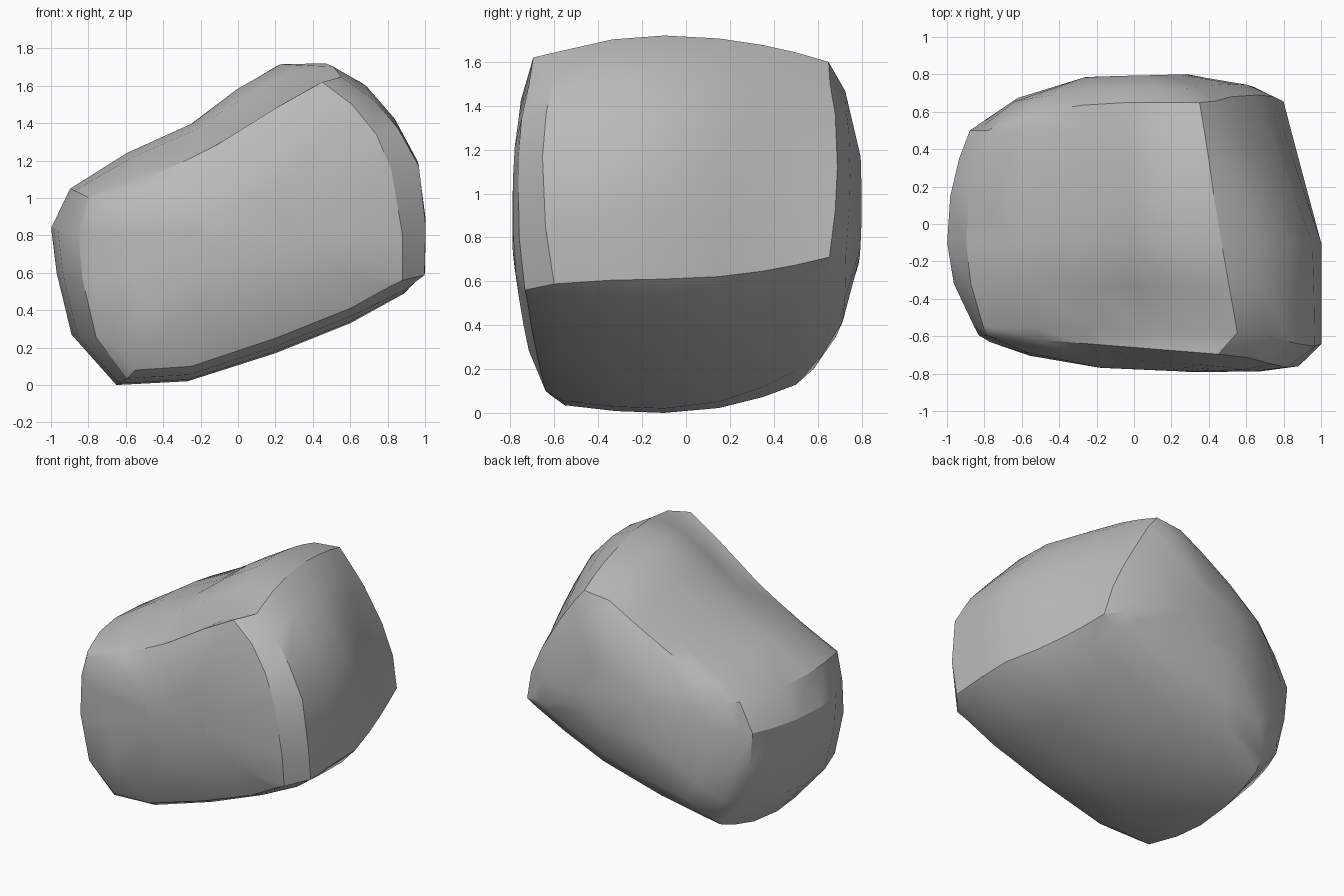
import bpy, bmesh, math

cube = bpy.data.objects.get("Cube")
if cube:
    bpy.data.objects.remove(cube, do_unlink=True)

# Stone colour
stone = bpy.data.materials.new("stone_grey")
stone.use_nodes = True
grey = (0.5, 0.5, 0.5, 1)
stone.diffuse_color = grey
stone.node_tree.nodes["Principled BSDF"].inputs["Base Color"].default_value = grey

# Widest outline of the boulder in x and z, from the lowest corner round
OUTLINE = [(-.65, 0), (-.27, .02), (.2, .17), (.6, .33), (.89, .49), (1, .61),
           (1, .9), (.95, 1.2), (.81, 1.44), (.64, 1.62), (.45, 1.72), (.21, 1.715),
           (-.02, 1.58), (-.25, 1.4), (-.6, 1.24), (-.9, 1.05), (-1, .84),
           (-.97, .6), (-.89, .27)]
# Matching rims of the front and back faces
FRONT_RIM = [(-.55, .08), (-.25, .1), (.2, .25), (.6, .41), (.8, .52), (.88, .56),
             (.88, .8), (.82, 1.15), (.74, 1.34), (.61, 1.5), (.45, 1.62), (.2, 1.48),
             (-.12, 1.28), (-.28, 1.2), (-.5, 1.1), (-.78, .99), (-.8, .81),
             (-.77, .55), (-.69, .24)]
BACK_RIM = [(-.6, .2), (-.25, .29), (.2, .42), (.5, .55), (.72, .66), (.8, .71),
            (.75, .92), (.66, 1.12), (.52, 1.36), (.43, 1.5), (.35, 1.6), (.15, 1.58),
            (-.03, 1.48), (-.28, 1.34), (-.56, 1.18), (-.7, 1.04), (-.8, .85),
            (-.78, .6), (-.72, .35)]


def height(point):
    """Share of the way up from the sloping underside to the sloping top."""
    x, z = point
    low, high = .25 + .33 * x, 1.35 + .5 * x
    return min(1, max(0, (z - low) / (high - low)))


HEIGHTS = [height(p) for p in OUTLINE]


def front_slice(depth):
    s = (-depth - .1) / .55
    points = []
    for (x, z), (fx, fz), t in zip(OUTLINE, FRONT_RIM, HEIGHTS):
        sway = -.18 * depth * (z / 1.72) ** 4
        y = depth - s * (.03 * x + .07 * (1 - (2 * t - 1) ** 2))
        points.append((x + (fx - x) * s * s * (.5 - .45 * x) + sway, y,
                       z + (fz - z) * s * s * (.6 + .4 * t)))
    return points


def back_slice(depth):
    s = (depth + .1) / .75
    return [(x + (bx - x) * s ** (1.6 - .6 * x), depth, z + (bz - z) * s * s)
            for (x, z), (bx, bz) in zip(OUTLINE, BACK_RIM)]


def shrink(points, factor, depth, tilt):
    """Smaller copy of a rim, bulging outward."""
    n = len(points)
    cx = sum(p[0] for p in points) / n
    cz = sum(p[2] for p in points) / n
    ring = []
    for x, y, z in points:
        x2 = cx + (x - cx) * factor
        target = depth + tilt * x2
        ring.append((x2, target + (y - target) * factor ** 3, cz + (z - cz) * factor))
    return ring


front = [(x, -.7 - .08 * x + .04 * (2 * t - 1) ** 2, z)
         for (x, z), t in zip(FRONT_RIM, HEIGHTS)]
back = [(x, .69 - .19 * min(0, x) ** 2 - .04 * (2 * t - 1) ** 2, z)
        for (x, z), t in zip(BACK_RIM, HEIGHTS)]

# Boulder body: slices joined from the front bulge to the back bulge
rings = ([shrink(front, f, -.78, -.04) for f in (.3, .75)] + [front]
         + [front_slice(d) for d in (-.57, -.33, -.1)]
         + [back_slice(d) for d in (.15, .35, .5)] + [back]
         + [shrink(back, f, .8, .02) for f in (.8, .35)])

bm = bmesh.new()
loops = [[bm.verts.new(p) for p in ring] for ring in rings]
count = len(OUTLINE)
for a, b in zip(loops, loops[1:]):
    for i in range(count):
        j = (i + 1) % count
        bm.faces.new((a[i], a[j], b[j], b[i]))
bm.faces.new(loops[0])
bm.faces.new(loops[-1])
bmesh.ops.recalc_face_normals(bm, faces=bm.faces)

mesh = bpy.data.meshes.new("boulder")
bm.to_mesh(mesh)
bm.free()
mesh.materials.append(stone)
boulder = bpy.data.objects.new("boulder", mesh)
bpy.context.collection.objects.link(boulder)

# Smooth faces with crisp broken edges
bpy.ops.object.select_all(action="DESELECT")
boulder.select_set(True)
bpy.context.view_layer.objects.active = boulder
bpy.ops.object.shade_smooth_by_angle(angle=math.radians(30))
